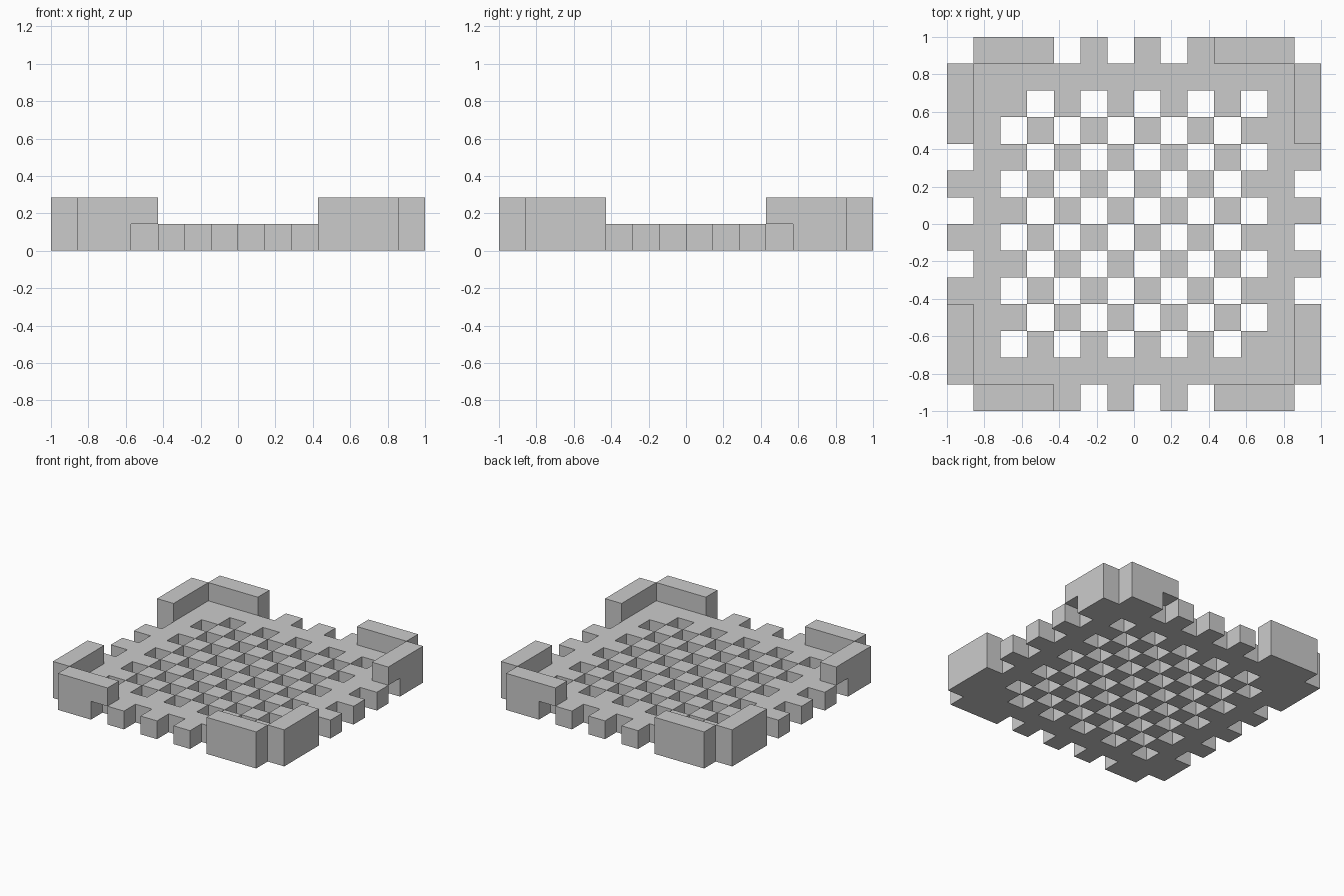
import bpy
import bmesh
from mathutils import Vector

if "Cube" in bpy.data.objects:
    bpy.data.objects.remove(bpy.data.objects["Cube"])

N = 14            # cells per side
S = 2.0 / N       # cell size
LAST = N - 1


def on_rim(i, j):
    return i in (0, LAST) or j in (0, LAST)


def has_floor(i, j):
    even = (i + j) % 2 == 0
    if on_rim(i, j):
        if i in (0, LAST) and j in (0, LAST):
            return False                       # open corner cells
        along = j if i in (0, LAST) else i
        return even or along in (1, 2, LAST - 2, LAST - 1)
    if 2 <= i <= LAST - 2 and 2 <= j <= LAST - 2:
        return not even                        # checkered holes
    return True                                # solid frame


def has_wall(i, j):
    if not on_rim(i, j) or (i in (0, LAST) and j in (0, LAST)):
        return False
    along = j if i in (0, LAST) else i
    return along <= 3 or along >= LAST - 3


cells = [(i, j) for i in range(N) for j in range(N)]
floor = {(i, j, 0) for i, j in cells if has_floor(i, j)}
walls = {(i, j, 1) for i, j in cells if has_wall(i, j)}
solid = floor | walls


def build(name, part):
    """Make one object from the exposed cube faces of a set of cells."""
    bm = bmesh.new()
    for cell in sorted(part):
        for axis in range(3):
            for sign in (-1, 1):
                step = [0, 0, 0]
                step[axis] = sign
                if tuple(c + d for c, d in zip(cell, step)) in solid:
                    continue
                u, v = (axis + 1) % 3, (axis + 2) % 3
                loop = [(0, 0), (1, 0), (1, 1), (0, 1)][::sign]
                verts = []
                for a, b in loop:
                    p = Vector(cell)
                    p[axis] += sign > 0
                    p[u] += a
                    p[v] += b
                    verts.append(bm.verts.new(p * S - Vector((1, 1, 0))))
                bm.faces.new(verts)
    bmesh.ops.remove_doubles(bm, verts=bm.verts[:], dist=1e-4)
    mesh = bpy.data.meshes.new(name)
    bm.to_mesh(mesh)
    bm.free()
    bpy.context.collection.objects.link(bpy.data.objects.new(name, mesh))


# Perforated plate with interlocking teeth around the rim
build("checkered_floor", floor)

# Raised L-shaped walls at the four corners
for y_name, back in (("front", False), ("back", True)):
    for x_name, right in (("left", False), ("right", True)):
        corner = {c for c in walls
                  if (c[0] >= N // 2) == right and (c[1] >= N // 2) == back}
        build(f"{y_name}_{x_name}_corner_wall", corner)
